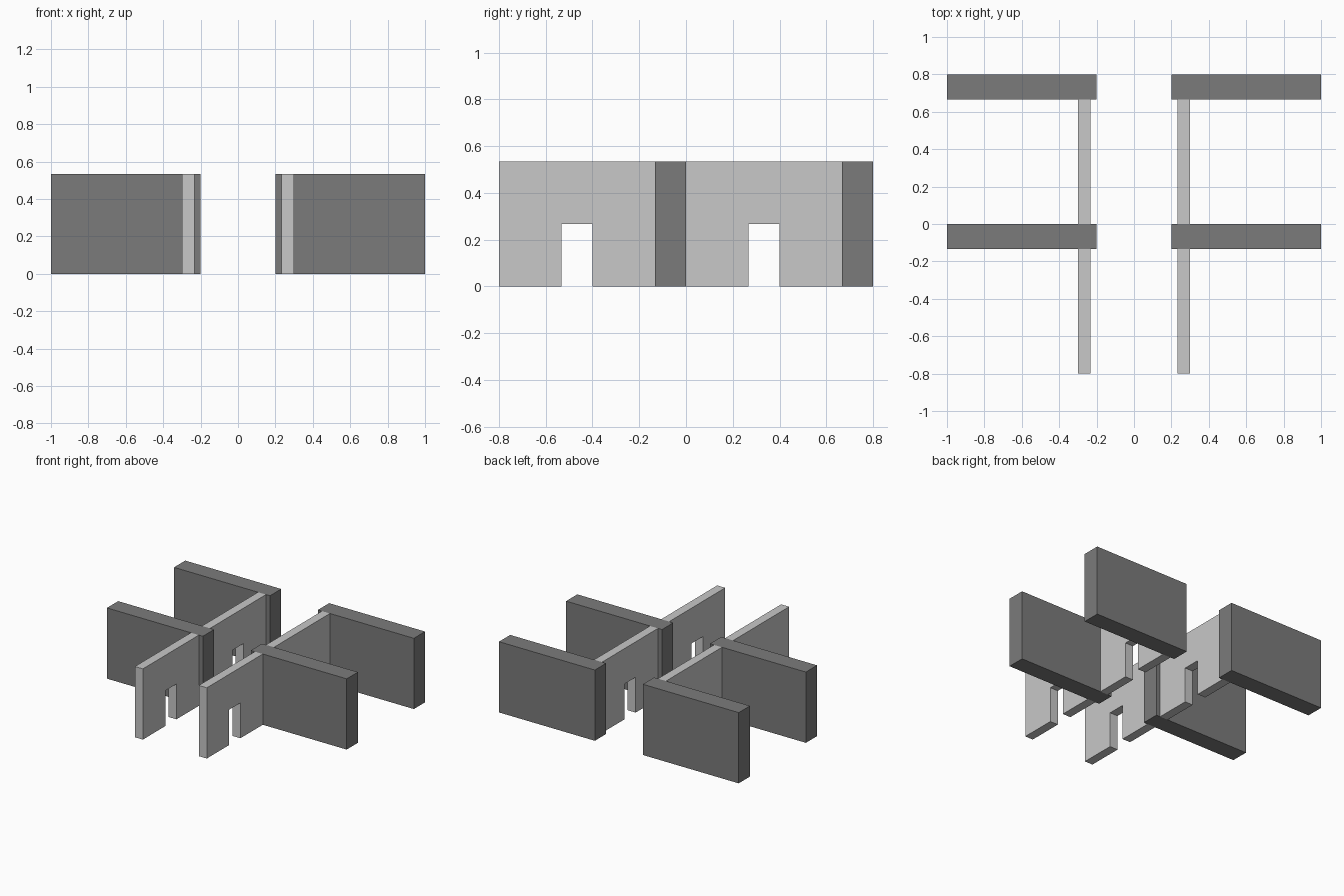
import bpy, bmesh

if "Cube" in bpy.data.objects:
    bpy.data.objects.remove(bpy.data.objects["Cube"])

U = 1 / 15            # grid module of the model
HEIGHT = 8 * U


def material(name, value):
    m = bpy.data.materials.new(name)
    m.diffuse_color = (value, value, value, 1)
    m.use_nodes = True
    m.node_tree.nodes["Principled BSDF"].inputs["Base Color"].default_value = m.diffuse_color
    return m


dark_grey = material("dark_grey", 0.198)
light_grey = material("light_grey", 0.578)


def extrude_profile(name, points, offset, mat):
    """Extrude a closed polygon along the given vector."""
    bm = bmesh.new()
    face = bm.faces.new([bm.verts.new(p) for p in points])
    new = bmesh.ops.extrude_face_region(bm, geom=[face])["geom"]
    bmesh.ops.translate(bm, vec=offset,
                        verts=[g for g in new if isinstance(g, bmesh.types.BMVert)])
    bmesh.ops.recalc_face_normals(bm, faces=bm.faces)
    mesh = bpy.data.meshes.new(name)
    bm.to_mesh(mesh)
    bm.free()
    mesh.materials.append(mat)
    obj = bpy.data.objects.new(name, mesh)
    bpy.context.collection.objects.link(obj)


for side, s in (("left", -1), ("right", 1)):
    for row, y in (("front", -12 * U), ("back", 0)):
        # thin corridor wall with a doorway notch
        x = s * 3.5 * U
        profile = [(0, 0), (4, 0), (4, 4), (6, 4), (6, 0), (10, 0), (10, 8), (0, 8)]
        extrude_profile(f"{row}_{side}_door_wall",
                        [(x, y + a * U, b * U) for a, b in profile],
                        (s * U, 0, 0), light_grey)
        # thick dividing wall closing the room at the back
        y0, y1 = y + 10 * U, y + 12 * U
        extrude_profile(f"{row}_{side}_dividing_wall",
                        [(s * 3 * U, y0, 0), (s * 3 * U, y1, 0),
                         (s * 3 * U, y1, HEIGHT), (s * 3 * U, y0, HEIGHT)],
                        (s * 12 * U, 0, 0), dark_grey)
